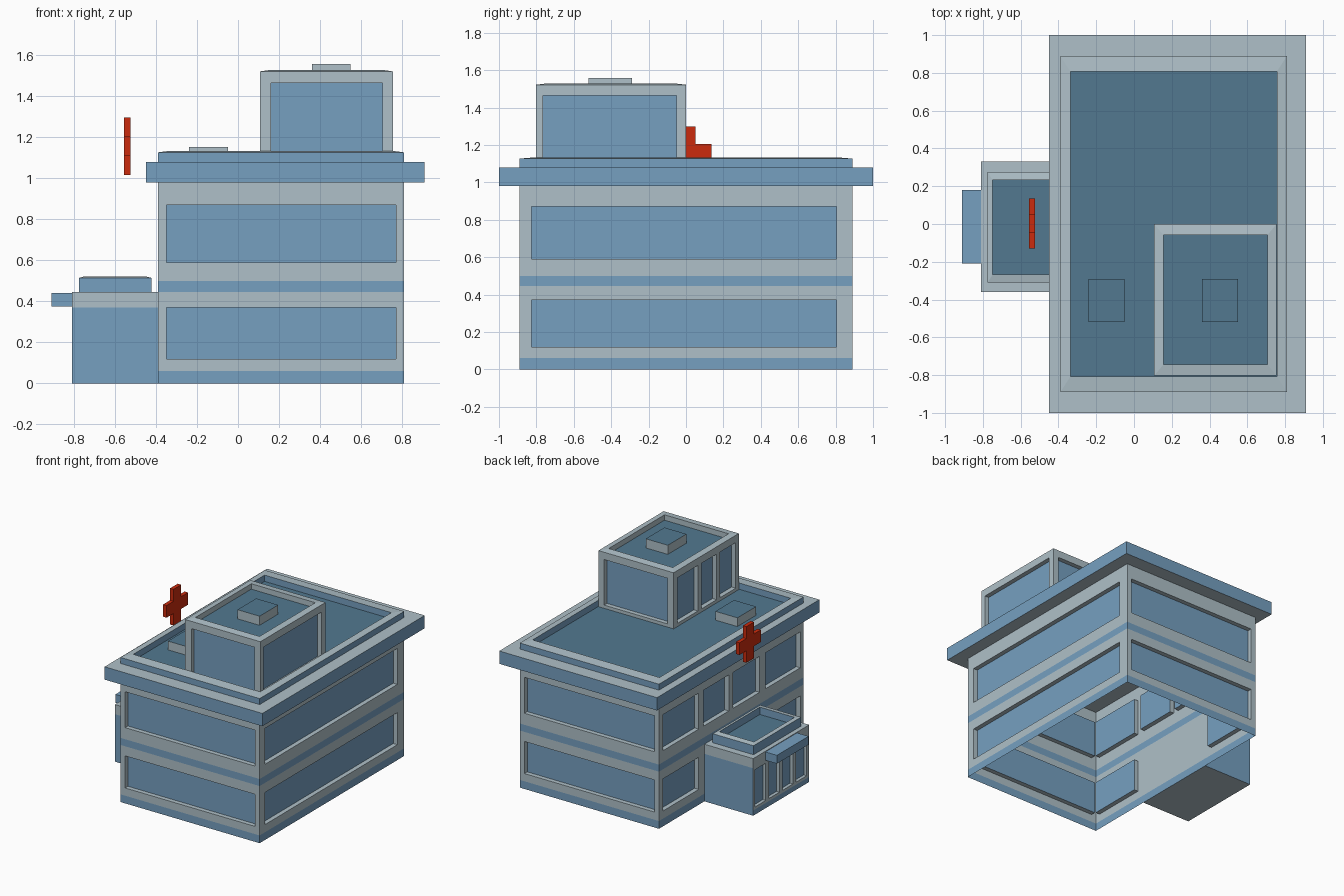
import bpy, bmesh
from mathutils import Vector

cube = bpy.data.objects.get("Cube")
if cube:
    bpy.data.objects.remove(cube, do_unlink=True)


def material(name, rgb):
    m = bpy.data.materials.new(name)
    m.use_nodes = True
    m.diffuse_color = (*rgb, 1)
    m.node_tree.nodes["Principled BSDF"].inputs["Base Color"].default_value = (*rgb, 1)
    return m


MATS = [material("pale grey", (0.43, 0.53, 0.58)),
        material("window blue", (0.18, 0.35, 0.53)),
        material("dark roof blue", (0.085, 0.19, 0.28)),
        material("red", (0.6, 0.024, 0.004))]
GREY, BLUE, ROOF, RED = range(4)


def box_mesh(x, y, z, mat):
    bm = bmesh.new()
    bmesh.ops.create_cube(bm, size=1)
    for v in bm.verts:
        v.co = [r[0] if c < 0 else r[1] for c, r in zip(v.co, (x, y, z))]
    bm.normal_update()
    for f in bm.faces:
        f.material_index = mat
    return bm


def finish(bm, name):
    me = bpy.data.meshes.new(name)
    bm.to_mesh(me)
    bm.free()
    for m in MATS:
        me.materials.append(m)
    ob = bpy.data.objects.new(name, me)
    bpy.context.collection.objects.link(ob)
    return ob


def facing(bm, n):
    return [f for f in bm.faces if f.normal.dot(n) > 0.99]


def box(name, x, y, z, side, top=None, bottom=None):
    bm = box_mesh(x, y, z, side)
    for f in bm.faces:
        if f.normal.z > 0.5 and top is not None:
            f.material_index = top
        if f.normal.z < -0.5 and bottom is not None:
            f.material_index = bottom
    return finish(bm, name)


def cut(bm, faces, co, no):
    geom = {g for f in faces for g in (f, *f.edges, *f.verts)}
    bmesh.ops.bisect_plane(bm, geom=list(geom), dist=1e-5, plane_co=co, plane_no=no)
    bm.normal_update()


def walls(name, x, y, z, windows, bands=(), drop=((0, 0, 1), (0, 0, -1))):
    """Hollow storey block; windows are (wall normal, span, heights, depth)."""
    bm = box_mesh(x, y, z, GREY)
    for n in drop:
        bmesh.ops.delete(bm, geom=facing(bm, Vector(n)), context='FACES')
    for h in {h for b in bands for h in b if z[0] < h < z[1]}:
        cut(bm, bm.faces, (0, 0, h), (0, 0, 1))
    for n, span, heights, _ in windows:
        n = Vector(n)
        along = Vector((abs(n.y), abs(n.x), 0))
        for u in span:
            cut(bm, facing(bm, n), along * u, along)
        for h in heights:
            cut(bm, facing(bm, n), (0, 0, h), (0, 0, 1))
    for f in bm.faces:
        c = f.calc_center_median().z
        if abs(f.normal.z) < 0.5 and any(a < c < b for a, b in bands):
            f.material_index = BLUE
    # recess the panes
    for n, span, heights, depth in windows:
        n = Vector(n)
        along = Vector((abs(n.y), abs(n.x), 0))
        pane = []
        for f in facing(bm, n):
            c = f.calc_center_bounds()
            if span[0] < c.dot(along) < span[1] and heights[0] < c.z < heights[1]:
                pane.append(f)
        if len(pane) > 1:
            pane = bmesh.ops.dissolve_faces(bm, faces=pane)["region"]
        if depth:
            bmesh.ops.inset_individual(bm, faces=pane, thickness=0, depth=-depth)
        for f in pane:
            f.material_index = BLUE
        bm.normal_update()
    return finish(bm, name)


def parapet(name, x, y, z, wall, floor, side):
    """Rim with a slightly raised inner edge around a sunken roof."""
    bm = box_mesh(x, y, z, side)
    top = facing(bm, Vector((0, 0, 1)))[0]
    top.material_index = GREY

    def place(height):
        for v in top.verts:
            v.co.x = x[0] + wall[0] if v.co.x < sum(x) / 2 else x[1] - wall[0]
            v.co.y = y[0] + wall[1] if v.co.y < sum(y) / 2 else y[1] - wall[1]
            v.co.z = height

    bmesh.ops.inset_individual(bm, faces=[top], thickness=0.01)
    place(z[1] + 0.007)
    top.material_index = side
    bmesh.ops.inset_individual(bm, faces=[top], thickness=0.01)
    place(floor)
    top.material_index = ROOF
    return finish(bm, name)


FRONT, BACK, LEFT, RIGHT = (0, -1, 0), (0, 1, 0), (-1, 0, 0), (1, 0, 0)
LOW, HIGH, DEEP = (0.12, 0.37), (0.59, 0.87), 0.035

# Main two-storey block
main = []
for floor in (LOW, HIGH):
    for n in (FRONT, BACK):
        main.append((n, (-0.35, 0.77), floor, DEEP))
    main.append((RIGHT, (-0.825, 0.805), floor, DEEP))
    for span in ((0.40, 0.84), (-0.85, -0.42)):
        main.append((LEFT, span, floor, DEEP))
for span in ((0.03, 0.34), (-0.35, -0.02)):
    main.append((LEFT, span, HIGH, DEEP))
walls("main_walls", (-0.39, 0.81), (-0.89, 0.89), (0, 0.985), main,
      bands=((0, 0.06), (0.445, 0.5)))
box("cornice", (-0.45, 0.91), (-1, 1), (0.98, 1.08), BLUE, GREY, GREY)
parapet("main_parapet", (-0.39, 0.81), (-0.89, 0.89), (1.075, 1.127),
        (0.053, 0.082), 1.085, BLUE)

# Rooftop penthouse
PANE = (1.11, 1.465)
pent = [(FRONT, (0.16, 0.705), PANE, DEEP), (BACK, (0.16, 0.705), PANE, DEEP),
        (RIGHT, (-0.765, -0.05), PANE, DEEP)]
for span in ((-0.30, -0.05), (-0.53, -0.345), (-0.765, -0.57)):
    pent.append((LEFT, span, PANE, DEEP))
walls("penthouse_walls", (0.107, 0.755), (-0.803, 0), (1.08, 1.48), pent)
parapet("penthouse_parapet", (0.107, 0.755), (-0.803, 0), (1.48, 1.522),
        (0.048, 0.058), 1.487, GREY)

# Roof vents
for name, x, z in (("roof_vent", -0.145, 1.08), ("penthouse_vent", 0.455, 1.485)):
    box(name, (x - 0.095, x + 0.095), (-0.52, -0.29), (z, z + 0.073), GREY, ROOF)

# Entrance annex with flat side panels and four glazed bays
annex = [(n, (-0.81, -0.39), (0.04, 0.37), 0) for n in (FRONT, BACK)]
for i in range(4):
    c = 0.24 - i * 0.168
    annex.append((LEFT, (c - 0.065, c + 0.065), (0.06, 0.35), 0.025))
walls("annex_walls", (-0.81, -0.39), (-0.36, 0.33), (0, 0.445), annex,
      bands=((0, 0.04),), drop=(RIGHT,))
parapet("annex_parapet", (-0.775, -0.423), (-0.31, 0.275), (0.44, 0.515),
        (0.027, 0.043), 0.465, BLUE)
box("entrance_canopy", (-0.91, -0.805), (-0.21, 0.18), (0.375, 0.44), BLUE)

# Red cross sign: plus-shaped outline extruded from a cube
bm = box_mesh((-0.555, -0.525), (-0.045, 0.05), (1.11, 1.205), RED)
for n, reach in ((FRONT, 0.085), (BACK, 0.085), ((0, 0, 1), 0.093), ((0, 0, -1), 0.093)):
    face = facing(bm, Vector(n))[0]
    bmesh.ops.inset_individual(bm, faces=[face], thickness=0, depth=reach)
    bm.normal_update()
finish(bm, "cross_sign")
